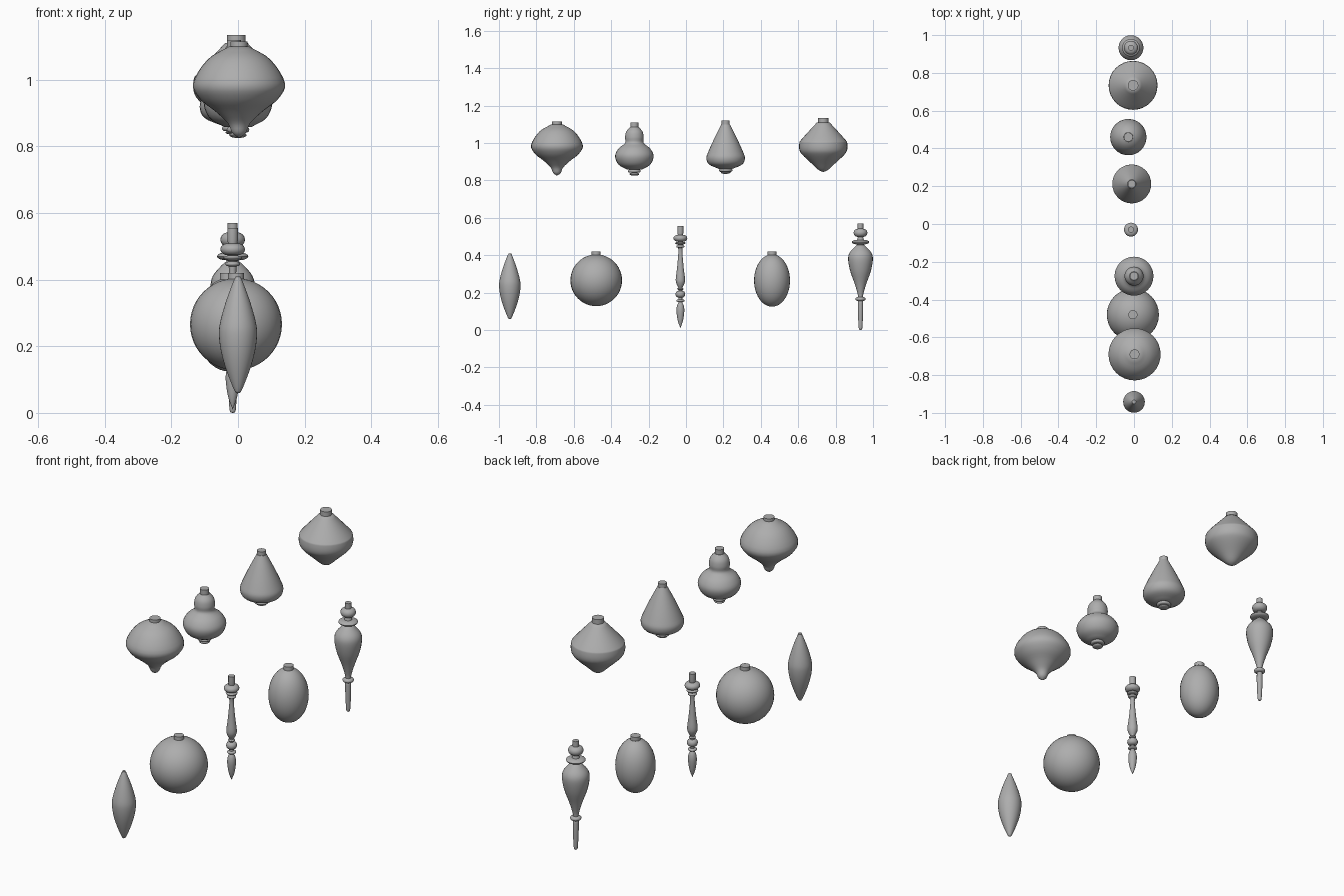
import bpy
import bmesh
from math import radians, sin, cos, pi
from mathutils import Vector

default_cube = bpy.data.objects.get("Cube")
if default_cube:
    bpy.data.objects.remove(default_cube, do_unlink=True)

grey = bpy.data.materials.new("plain grey")
grey.use_nodes = True
tone = (.42, .42, .42, 1)
grey.diffuse_color = tone
grey.node_tree.nodes["Principled BSDF"].inputs["Base Color"].default_value = tone


# Profile pieces: every profile runs from top to bottom as (radius, height)
def cap(top, radius, depth):
    """Flat-topped hanger collar."""
    return [(0, top), (radius, top), (radius, top - depth)]


def bead(middle, radius, depth, neck, steps=8):
    """Rounded ring or ball bulging out from a neck."""
    angles = [pi * i / steps for i in range(steps + 1)]
    return [(neck + (radius - neck) * sin(a), middle + depth / 2 * cos(a))
            for a in angles]


def curve(*points, steps=4):
    """Smooth curve passing through the given profile points."""
    pts = [Vector(p) for p in points]
    pts = [2 * pts[0] - pts[1]] + pts + [2 * pts[-1] - pts[-2]]
    result = []
    for a, b, c, d in zip(pts, pts[1:], pts[2:], pts[3:]):
        for i in range(steps):
            t = i / steps
            p = (2 * b + (c - a) * t + (2 * a - 5 * b + 4 * c - d) * t ** 2
                 + (3 * b - a - 3 * c + d) * t ** 3) / 2
            result.append((max(p.x, 0), p.y))
    return result + [tuple(points[-1])]


def ornament(name, x, y, *pieces, sides=32):
    """Turn the joined profile pieces around the vertical axis."""
    profile = [point for piece in pieces for point in piece]
    bm = bmesh.new()
    verts = [bm.verts.new((r, 0, z)) for r, z in profile]
    edges = [bm.edges.new(pair) for pair in zip(verts, verts[1:])]
    bmesh.ops.spin(bm, geom=verts + edges, cent=(0, 0, 0), axis=(0, 0, 1),
                   angle=2 * pi, steps=sides, use_duplicate=False)
    bmesh.ops.remove_doubles(bm, verts=bm.verts, dist=.0001)
    bmesh.ops.recalc_face_normals(bm, faces=bm.faces)
    mesh = bpy.data.meshes.new(name)
    bm.to_mesh(mesh)
    bm.free()
    mesh.materials.append(grey)
    obj = bpy.data.objects.new(name, mesh)
    obj.location = (x, y, 0)
    bpy.context.collection.objects.link(obj)
    bpy.ops.object.select_all(action='DESELECT')
    obj.select_set(True)
    bpy.context.view_layer.objects.active = obj
    bpy.ops.object.shade_smooth_by_angle(angle=radians(40))
    return obj


# Upper row
ornament("onion_bauble", .003, -.69,
         cap(1.115, .026, .015),
         curve((.03, 1.1), (.095, 1.06), (.138, .99), (.118, .943),
               (.07, .904), (.034, .87), (.02, .84), (0, .825)))

ornament("gourd_bauble", 0, -.276,
         cap(1.11, .022, .025),
         curve((.024, 1.085), (.044, 1.06), (.05, 1.03), (.05, 1),
               (.085, .97), (.103, .93), (.085, .885), (.04, .858)),
         bead(.85, .034, .016, .026),
         bead(.834, .026, .018, 0))

ornament("teardrop_bauble", -.012, .212,
         cap(1.12, .021, .02),
         curve((.023, 1.1), (.058, 1.03), (.092, .955), (.103, .918),
               (.088, .885), (.036, .862)),
         bead(.854, .036, .016, .028),
         bead(.842, .026, .014, 0))

ornament("diamond_bauble", -.005, .734,
         cap(1.135, .028, .024),
         curve((.034, 1.11), (.08, 1.06), (.12, 1.015), (.128, 1),
               (.128, .965), (.112, .937), (.06, .888), (.025, .856),
               (0, .845)))

# Lower row
ornament("spindle_bauble", 0, -.942,
         cap(.41, .008, .005),
         curve((.01, .405), (.036, .335), (.054, .27), (.057, .23),
               (.05, .18), (.034, .125), (.01, .066), (0, .06)))

ornament("round_bauble", -.006, -.48,
         cap(.42, .024, .02),
         bead(.266, .138, .276, 0, steps=24)[1:])

ornament("icicle_finial", -.016, -.03,
         cap(.555, .016, .035),
         bead(.491, .037, .036, .014),
         bead(.465, .028, .014, .014),
         bead(.447, .022, .014, .012),
         curve((.012, .44), (.011, .41), (.018, .33), (.025, .27),
               (.02, .245), (.011, .228)),
         bead(.22, .017, .01, .011),
         bead(.192, .026, .036, .01),
         bead(.157, .022, .014, .01),
         curve((.01, .148), (.018, .13), (.021, .1), (.014, .05), (0, .01)),
         sides=24)

ornament("oval_bauble", -.03, .46,
         cap(.42, .024, .02),
         bead(.265, .096, .28, 0, steps=24)[2:])

ornament("drop_finial", -.016, .933,
         cap(.57, .015, .028),
         bead(.52, .037, .044, .014),
         bead(.47, .047, .024, .018),
         curve((.018, .456), (.036, .44), (.06, .41), (.066, .375),
               (.055, .315), (.032, .25), (.017, .2), (.013, .178)),
         bead(.166, .027, .022, .013),
         curve((.014, .153), (.014, .1), (.011, .03), (.008, .004), (0, 0)),
         sides=24)
